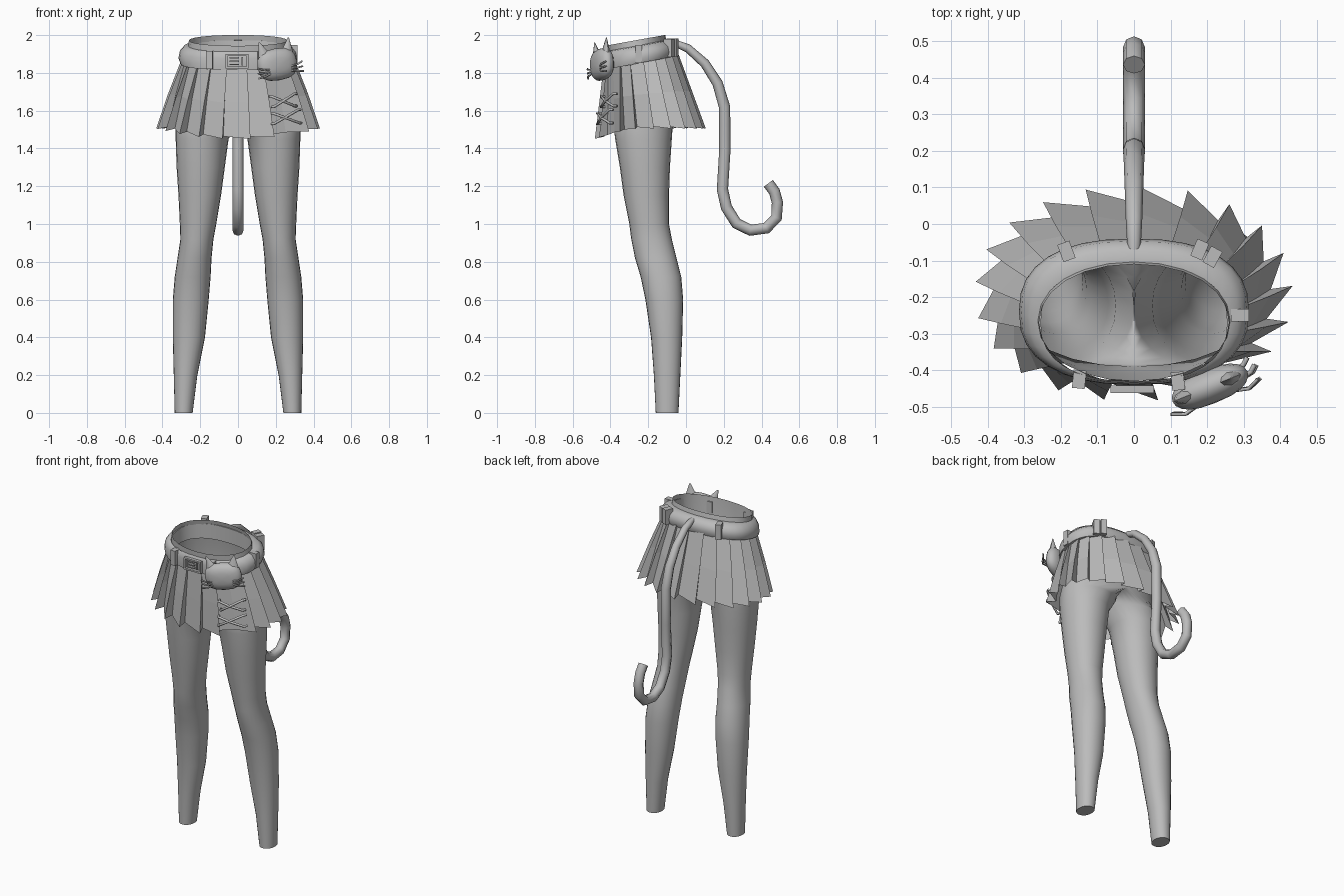
import bpy, bmesh, math
from mathutils import Matrix, Vector

if "Cube" in bpy.data.objects:
    bpy.data.objects.remove(bpy.data.objects["Cube"])

grey = bpy.data.materials.new("plain grey")
grey.diffuse_color = (0.5, 0.5, 0.5, 1)
grey.use_nodes = True
grey.node_tree.nodes["Principled BSDF"].inputs["Base Color"].default_value = grey.diffuse_color


def finish(name, bm, smooth=None, normals=True):
    if normals:
        bmesh.ops.recalc_face_normals(bm, faces=bm.faces)
    me = bpy.data.meshes.new(name)
    bm.to_mesh(me)
    bm.free()
    ob = bpy.data.objects.new(name, me)
    bpy.context.collection.objects.link(ob)
    me.materials.append(grey)
    if smooth:
        bpy.ops.object.select_all(action='DESELECT')
        ob.select_set(True)
        bpy.context.view_layer.objects.active = ob
        bpy.ops.object.shade_smooth_by_angle(angle=math.radians(smooth))
    return ob


def loft(bm, rings, wrap=False):
    rows = [[bm.verts.new(p) for p in r] for r in rings]
    n = len(rows[0])
    for a, b in zip(rows, rows[1:] + (rows[:1] if wrap else [])):
        for i in range(n):
            j = (i + 1) % n
            bm.faces.new((a[i], a[j], b[j], b[i]))
    return rows


def tube(name, pts, r, radii=None, sides=1):
    cu = bpy.data.curves.new(name, 'CURVE')
    cu.dimensions = '3D'
    cu.bevel_depth, cu.bevel_resolution, cu.use_fill_caps = r, sides, True
    s = cu.splines.new('POLY')
    s.points.add(len(pts) - 1)
    for i, p in enumerate(pts):
        s.points[i].co = (*p, 1)
        s.points[i].radius = radii[i] if radii else 1
    s.use_smooth = True
    cu.materials.append(grey)
    ob = bpy.data.objects.new(name, cu)
    bpy.context.collection.objects.link(ob)
    return ob


def boxes(name, items):
    # items: (centre, size, turn about z)
    bm = bmesh.new()
    for c, s, a in items:
        m = Matrix.Translation(c) @ Matrix.Rotation(a, 4, 'Z') @ Matrix.Diagonal((*s, 1))
        bmesh.ops.create_cube(bm, size=1, matrix=m)
    return finish(name, bm)


def oval(t, cy, rx, ry, n=2.4, cx=0):
    c, s = math.cos(t), math.sin(t)
    return (cx + rx * math.copysign(abs(c) ** (2 / n), c),
            cy + ry * math.copysign(abs(s) ** (2 / n), s))


# Legs and hips: one half lofted from ankle to waist, then mirrored
# (z, x inner, x outer, y front, y back, tilt)
leg = [(0, .24, .335, -.16, -.04), (.2, .215, .34, -.17, -.03),
       (.4, .175, .345, -.185, -.02), (.6, .155, .345, -.215, -.015),
       (.72, .145, .335, -.24, -.025), (.82, .14, .32, -.27, -.05),
       (.92, .13, .305, -.29, -.075), (1.0, .115, .308, -.30, -.09),
       (1.15, .09, .315, -.33, -.09), (1.3, .07, .325, -.35, -.085),
       (1.45, .05, .33, -.375, -.075), (1.53, .0, .33, -.385, -.07),
       (1.6, -.325, .325, -.39, -.065), (1.75, -.30, .30, -.41, -.07),
       (1.88, -.27, .27, -.425, -.09), (1.972, -.26, .26, -.43, -.11)]
bm = bmesh.new()
rings, N = [], 24
for z, x0, x1, y0, y1 in leg:
    tilt = .18 if z > 1.8 else 0
    ring = []
    for i in range(N):
        x, y = oval(2 * math.pi * i / N, (y0 + y1) / 2, (x1 - x0) / 2,
                    (y1 - y0) / 2, 2.1, (x0 + x1) / 2)
        ring.append((0 if x < 1e-4 else x, y, z + tilt * (y + .27)))
    rings.append(ring)
rows = loft(bm, rings)
bm.faces.new(rows[0])
bmesh.ops.recalc_face_normals(bm, faces=bm.faces)
bmesh.ops.delete(bm, geom=[f for f in bm.faces if all(v.co.x < 1e-5 for v in f.verts)],
                 context='FACES')
legs = finish("legs_and_hips", bm, 50, normals=False)
mir = legs.modifiers.new("mirror", 'MIRROR')
mir.use_clip = True


# Rounded waist belt, thin in front and thick at the back
def belt_z(y):
    return 1.86 + .19 * (y + .44)


bm = bmesh.new()
rings = []
for f, dz in [(0, .05), (.5, .045), (.9, .015), (1, -.02), (.85, -.045), (0, -.045)]:
    ring = []
    for i in range(32):
        t = 2 * math.pi * i / 32
        xi, yi = oval(t, -.27, .255, .16)
        xo, yo = oval(t, -.24, .315, .2)
        x, y = xi + f * (xo - xi), yi + f * (yo - yi)
        ring.append((x, y, belt_z(y) + dz))
    rings.append(ring)
loft(bm, rings, wrap=True)
finish("belt", bm, 50)

# Belt loops
boxes("belt_loops", [((x, y, belt_z(y) + .005), (.035, .05, .095), a) for x, y, a in
                     [(-.185, -.075, .35), (.18, -.07, -.4), (.215, -.09, -.5),
                      (.29, -.25, 1.57), (-.15, -.425, -.1), (.12, -.43, .1)]])

# Buckle: frame, prong and cross bars
bz = 1.862
boxes("buckle", [((-.005, -.452, bz + s * .033), (.12, .02, .01), 0) for s in (1, -1)]
      + [((-.005 + s * .055, -.452, bz), (.01, .02, .07), 0) for s in (1, -1)]
      + [((-.02, -.45, bz + d), (.05, .014, .007), 0) for d in (-.018, 0, .018)]
      + [((.022, -.45, bz), (.008, .014, .045), 0)])

# Pleated skirt: sawtooth ring, each pleat ramps inwards to the next step
bm = bmesh.new()
T, step, slit = 21, 2 * math.pi / 21, 8
rings = []
for f, bulge in [(0, 0), (.5, .012), (1, 0)]:
    ring = []
    for k in range(T):
        a0 = math.radians(89) - k * step
        for a, tip in [(a0, k != slit), (a0 - step * 1.06, False)]:
            top = oval(a, -.24, .285 + .015 * tip, .185 + .013 * tip, 2.2)
            hem = oval(a, -.19, .435 if tip else .375, .295 if tip else .245, 2.15)
            x, y = (p + f * (q - p) for p, q in zip(top, hem))
            front = max(0, -math.sin(a)) ** 2
            z_hem = 1.505 - .055 * front + (0 if tip else .012)
            zt = belt_z(y if f == 0 else top[1]) - .03
            ring.append((x * (1 + bulge), y, zt + f * (z_hem - zt)))
    rings.append(ring)
loft(bm, rings)
finish("pleated_skirt", bm)

# Lacing across the skirt slit
for i, (xa, za, xb, zb) in enumerate([(.17, 1.675, .31, 1.625), (.18, 1.62, .31, 1.69),
                                      (.18, 1.585, .335, 1.535), (.18, 1.53, .33, 1.605)]):
    ya = -.45 - .02 * (i > 1)
    tube(f"lace_{i + 1}", [(xa, ya + .02, za), (xa + .01, ya, za),
                           ((xa + xb) / 2, ya + .025, (za + zb) / 2),
                           (xb - .01, ya + .065, zb), (xb, ya + .085, zb)], .0075)

# Curled tail
path = [(-.10, 1.957), (-.045, 1.952), (.01, 1.93), (.10, 1.85), (.167, 1.745), (.204, 1.62),
        (.206, 1.395), (.193, 1.183), (.214, 1.088), (.267, 1.003), (.341, .967),
        (.426, .978), (.479, 1.034), (.484, 1.114), (.468, 1.172), (.436, 1.215)]
tube("tail", [(0, y, z) for y, z in path], .03,
     [.5, .65, .75, .85, .93] + [1] * (len(path) - 5), 2)

# Cat head pouch: squarish cushion with ears, rolled and turned to the hip
place = (Matrix.Translation((.208, -.445, 1.845)) @ Matrix.Rotation(math.radians(22), 4, 'Z')
         @ Matrix.Rotation(math.radians(-9), 4, 'Y'))
bm = bmesh.new()
bmesh.ops.create_uvsphere(bm, u_segments=16, v_segments=10, radius=1,
                          matrix=Matrix.Rotation(math.pi / 2, 4, 'X'))
for v in bm.verts:
    p = v.co
    sq = [math.copysign(abs(c) ** .75, c) for c in (p.x, p.z)]
    v.co = Vector((sq[0] * .112, p.y * .047, sq[1] * .085))
bm.transform(place)
finish("cat_pouch", bm, 60)
for side, s in (("left", -1), ("right", 1)):
    bm = bmesh.new()
    bmesh.ops.create_cone(bm, cap_ends=True, segments=8, radius1=.036, radius2=.003, depth=.08)
    bm.transform(place @ Matrix.Translation((s * .075, 0, .092))
                 @ Matrix.Rotation(s * .25, 4, 'Y') @ Matrix.Diagonal((1, .6, 1, 1)))
    finish(f"cat_ear_{side}", bm, 60)
    for i in range(3):
        d = i - 1
        pts = [(s * .06, -.036, -.03 + d * .012), (s * .095, -.045, -.032 + d * .018),
               (s * .13, -.03, -.03 + d * .026)]
        tube(f"whisker_{side}_{i + 1}", [place @ Vector(p) for p in pts], .005)
